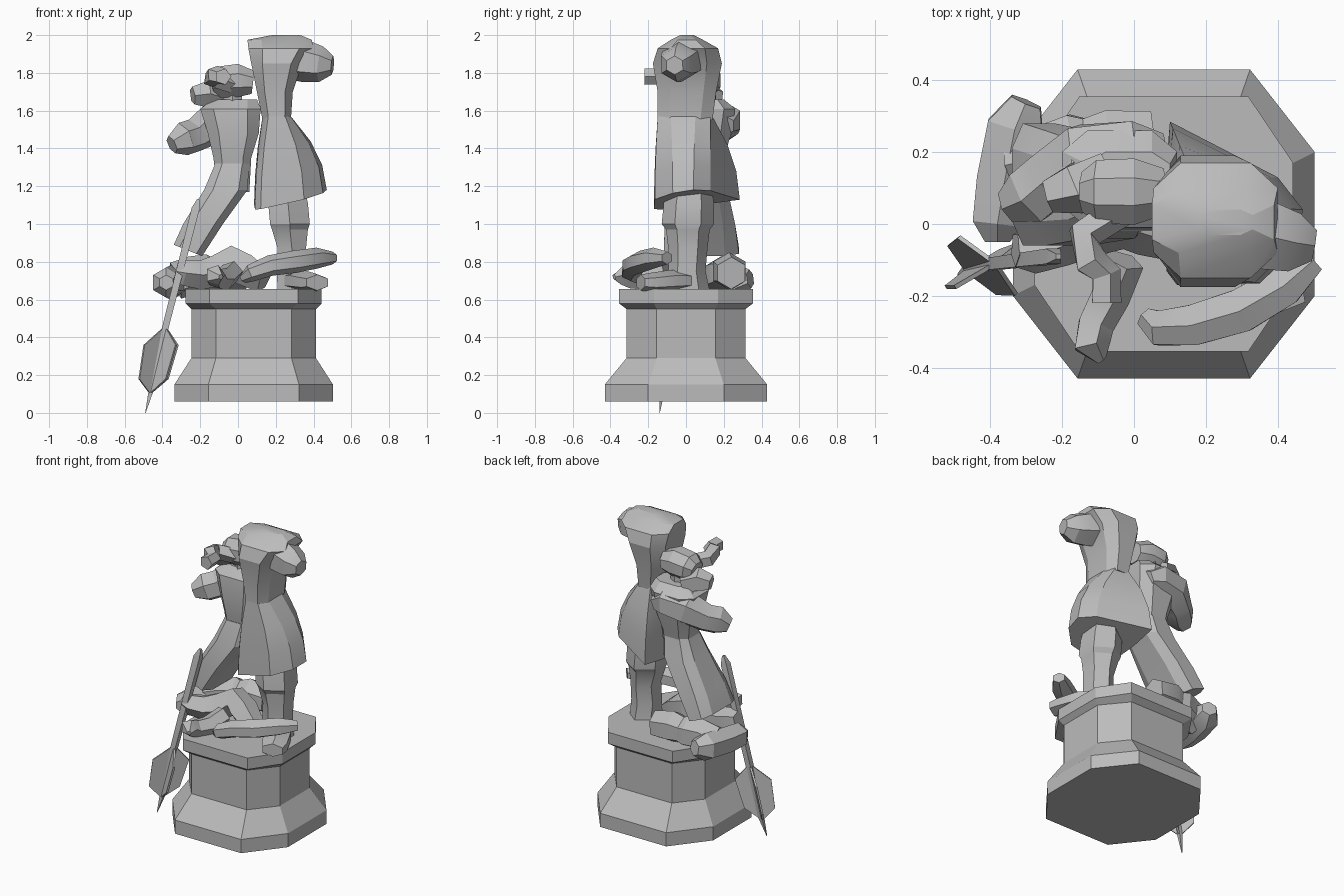
import bpy, bmesh, math
from mathutils import Vector

cube = bpy.data.objects.get("Cube")
if cube:
    bpy.data.objects.remove(cube)

stone = bpy.data.materials.new("grey_stone")
stone.use_nodes = True
GREY = (0.5, 0.5, 0.5, 1)
stone.diffuse_color = GREY
stone.node_tree.nodes["Principled BSDF"].inputs["Base Color"].default_value = GREY


def skin(name, rings, smooth=True):
    """Join equal rings of points into a closed, capped body."""
    bm = bmesh.new()
    loops = [[bm.verts.new(p) for p in ring] for ring in rings]
    n = len(loops[0])
    for low, high in zip(loops, loops[1:]):
        for i in range(n):
            j = (i + 1) % n
            bm.faces.new((low[i], low[j], high[j], high[i]))
    bm.faces.new(loops[0][::-1])
    bm.faces.new(loops[-1])
    bmesh.ops.recalc_face_normals(bm, faces=bm.faces)
    mesh = bpy.data.meshes.new(name)
    bm.to_mesh(mesh)
    bm.free()
    mesh.materials.append(stone)
    ob = bpy.data.objects.new(name, mesh)
    bpy.context.collection.objects.link(ob)
    if smooth:
        bpy.ops.object.select_all(action="DESELECT")
        ob.select_set(True)
        bpy.context.view_layer.objects.active = ob
        bpy.ops.object.shade_smooth_by_angle(angle=math.radians(25))
    return ob


def squash(value, power):
    return math.copysign(abs(value) ** power, value)


def upright(name, sections, n=8, tilt=0, power=1.0):
    """Stack of level rings (x0, x1, y0, y1, z). The first ring may tilt along x,
    and a low power squares the corners."""
    rings = []
    for k, (x0, x1, y0, y1, z) in enumerate(sections):
        ring = []
        for i in range(n):
            a = math.tau * (i + 0.5) / n
            r = 1 / math.cos(math.pi / n) ** power
            dx = squash(math.cos(a), power) * r * (x1 - x0) / 2
            dy = squash(math.sin(a), power) * r * (y1 - y0) / 2
            ring.append(((x0 + x1) / 2 + dx, (y0 + y1) / 2 + dy, z + dx * tilt * (k == 0)))
        rings.append(ring)
    return skin(name, rings)


def limb(name, path, n=6, flat=1.0, side=(0, 0, 1)):
    """Faceted tube through (x, y, z, radius) points; flat scales along side."""
    pts = [Vector(p[:3]) for p in path]
    rings = []
    for k, p in enumerate(pts):
        along = (pts[min(k + 1, len(pts) - 1)] - pts[max(k - 1, 0)]).normalized()
        u = along.cross(Vector(side)).normalized()
        v = u.cross(along)
        r = path[k][3]
        rings.append([p + u * r * math.cos(math.tau * (i + 0.5) / n)
                      + v * r * flat * math.sin(math.tau * (i + 0.5) / n) for i in range(n)])
    return skin(name, rings)


# Pedestal: one octagonal moulding
plinth = []
for hx, hy, fx, fy, z in [(.42, .43, .24, .2, .06), (.42, .43, .24, .2, .15),
                          (.33, .315, .2, .155, .29), (.33, .315, .2, .155, .55),
                          (.36, .355, .235, .17, .58), (.36, .355, .235, .17, .655)]:
    plinth.append([(.083 + x, y, z) for x, y in
                   [(fx, -hy), (hx, -fy), (hx, fy), (fx, hy),
                    (-fx, hy), (-hx, fy), (-hx, -fy), (-fx, -hy)]])
skin("pedestal", plinth, smooth=False)

# Large figure: flared skirt, bodice, shoulder stump and one standing leg
waist = [Vector((x, y, 1.57)) for x, y in
         [(.13, -.08), (.16, -.15), (.25, -.15), (.28, -.08),
          (.28, .05), (.25, .13), (.16, .14), (.13, .08)]]
hem = [Vector((x, y, 1.13 + .22 * (x - .26) + .12 * y)) for x, y in
       [(.09, -.13), (.12, -.17), (.35, -.165), (.45, -.07),
        (.47, .04), (.40, .13), (.10, .285), (.085, .1)]]
skirt = []
for drop, flare in [(1, 1), (.66, .87), (.34, .55), (0, 0)]:
    skirt.append([(*w.lerp(h, flare).xy, w.lerp(h, drop).z) for w, h in zip(waist, hem)])
skin("tunic_skirt", skirt)
upright("tunic_bodice", [(.13, .28, -.15, .14, 1.55),
                         (.10, .29, -.15, .16, 1.70), (.07, .34, -.175, .19, 1.85),
                         (.055, .40, -.15, .17, 1.93), (.05, .39, -.08, .09, 1.975),
                         (.18, .33, -.03, .04, 2.0)], power=.65)
limb("arm_stump", [(.26, .0, 1.88, .11), (.36, -.03, 1.86, .11),
                   (.44, -.05, 1.845, .095), (.50, -.06, 1.84, .05)])
upright("standing_leg", [(.21, .36, -.09, .11, .65), (.205, .36, -.08, .09, .75),
                         (.21, .36, -.08, .10, .87), (.18, .37, -.09, .11, .97),
                         (.17, .38, -.11, .13, 1.0), (.16, .37, -.10, .13, 1.11),
                         (.18, .35, -.08, .12, 1.2)], n=6)
limb("standing_foot", [(.28, .02, .70, .08), (.34, -.08, .70, .095),
                       (.40, -.19, .69, .085), (.42, -.24, .69, .07)], flat=.6)

# Smaller figure: chest, trouser leg, boot, head and arms
upright("chest", [(-.11, .06, .02, .17, 1.17), (-.13, .07, .0, .2, 1.35),
                  (-.16, .11, -.02, .24, 1.48), (-.20, .12, -.01, .26, 1.61),
                  (-.13, .10, .05, .2, 1.66)], power=.65)
upright("trouser_leg", [(-.34, -.19, -.06, .28, .86), (-.29, -.08, -.06, .26, 1.0),
                        (-.18, .05, -.04, .22, 1.18), (-.12, .06, .0, .19, 1.32)],
        power=.6, tilt=-.4)
limb("boot_shaft", [(.05, .24, .74, .085), (-.07, .23, .75, .10), (-.13, .22, .74, .085),
                    (-.16, .22, .74, .10), (-.24, .19, .73, .10), (-.33, .17, .70, .10)])
limb("boot_sole", [(-.30, .34, .71, .05), (-.33, .27, .70, .09), (-.36, .12, .69, .09),
                   (-.38, .0, .69, .08), (-.38, -.05, .69, .04)])
limb("head", [(-.14, .09, 1.74, .06), (-.10, .09, 1.75, .095),
              (.0, .09, 1.76, .10), (.08, .09, 1.75, .07)], n=8, flat=.95)
limb("neck", [(-.03, .1, 1.6, .06), (-.03, .1, 1.72, .06)], side=(0, 1, 0))
limb("raised_arm", [(-.04, .04, 1.74, .05), (-.14, -.03, 1.77, .05),
                    (-.12, -.11, 1.79, .05), (-.08, -.14, 1.78, .045),
                    (-.08, -.22, 1.78, .045)], n=5)
limb("shoulder_chunk", [(-.08, .14, 1.66, .07), (-.17, .10, 1.69, .075),
                        (-.24, .08, 1.68, .05)], n=5)
limb("hanging_arm", [(.07, .2, 1.52, .06), (.0, .2, 1.55, .10), (-.14, .18, 1.53, .11),
                     (-.23, .13, 1.47, .09), (-.29, .08, 1.45, .09),
                     (-.35, .05, 1.42, .05)])

# Broken limbs lying on the pedestal
limb("fallen_arm", [(.14, -.04, .70, .07), (.04, .0, .76, .09), (-.03, .02, .80, .09),
                    (-.12, .0, .75, .09), (-.21, -.04, .73, .08), (-.29, -.07, .74, .07),
                    (-.33, -.07, .75, .05)], n=5)
limb("fallen_forearm", [(-.03, -.10, .75, .06), (-.07, -.2, .71, .06),
                        (-.11, -.28, .71, .055), (-.12, -.34, .73, .055),
                        (-.09, -.38, .72, .015)], n=5)
limb("curved_horn", [(.03, -.26, .71, .03), (.07, -.29, .74, .055), (.17, -.28, .78, .065),
                     (.30, -.24, .80, .07), (.42, -.17, .82, .065), (.50, -.10, .82, .04)],
     flat=.85)

# Spear: shaft, needle tip and crossed blades
limb("spear_shaft", [(-.21, -.09, 1.13, .01), (-.225, -.09, 1.08, .03),
                     (-.385, -.11, .45, .024), (-.46, -.125, .12, .018),
                     (-.49, -.14, .0, .002)], n=4, side=(0, 1, 0))
top, tip = Vector((-.385, -.11, .46)), Vector((-.465, -.13, .1))
for label, wide in (("front", Vector((.08, -.08, 0))), ("rear", Vector((.09, .06, 0)))):
    thick = wide.cross(top - tip).normalized() * .006
    upper, lower = top.lerp(tip, .28), top.lerp(tip, .78)
    outline = [top, upper + wide, lower + wide * .85, tip, lower - wide * .85, upper - wide]
    skin("spear_blade_" + label, [[p - thick for p in outline], [p + thick for p in outline]],
         smooth=False)
